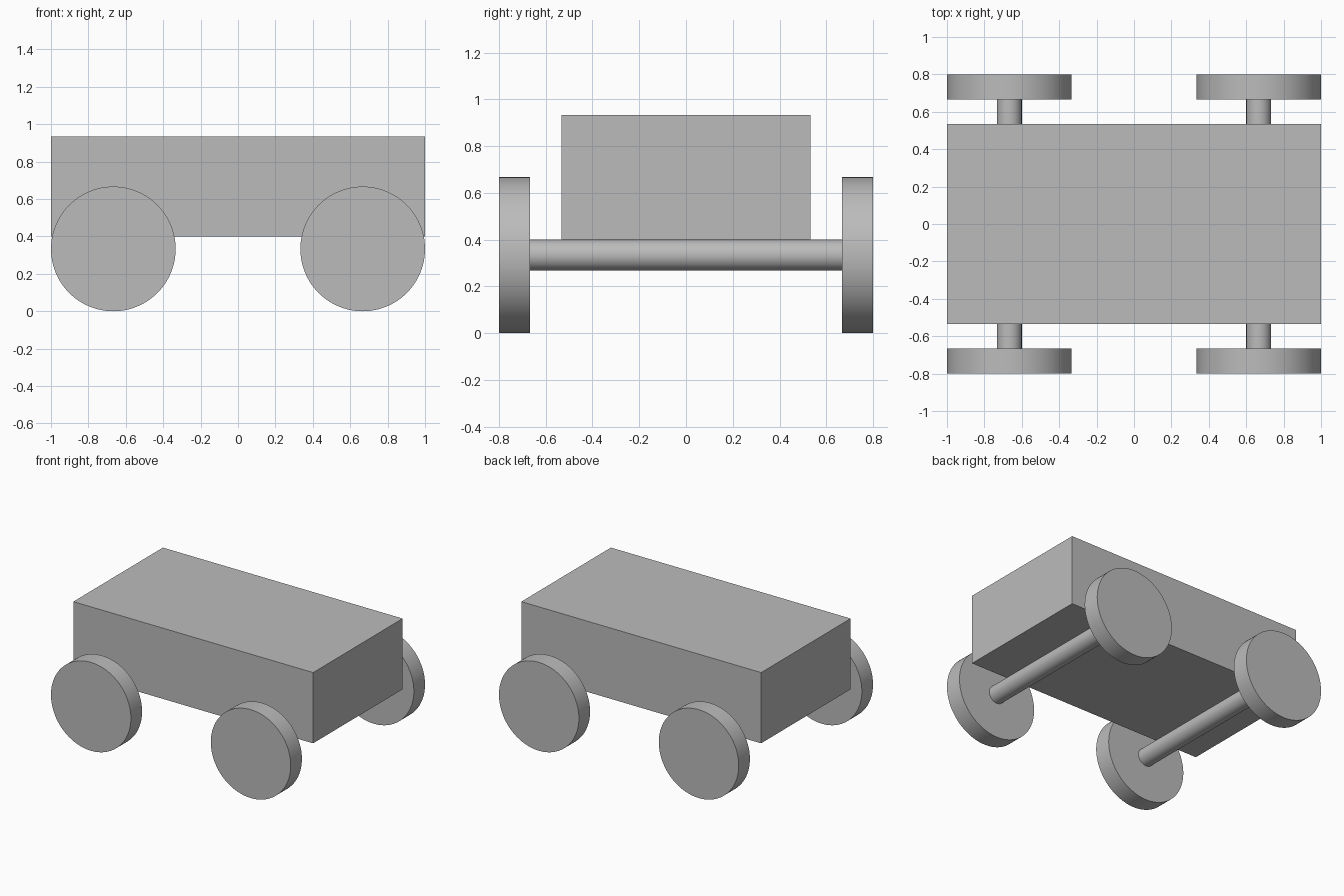
import bpy
import math

if "Cube" in bpy.data.objects:
    bpy.data.objects.remove(bpy.data.objects["Cube"], do_unlink=True)

# Single plain grey for every part
grey = bpy.data.materials.new("plain_grey")
GREY = (0.5, 0.5, 0.5, 1.0)
grey.diffuse_color = GREY
grey.use_nodes = True
grey.node_tree.nodes["Principled BSDF"].inputs["Base Color"].default_value = GREY

WHEEL_RADIUS = 1 / 3
WHEEL_WIDTH = 2 / 15
AXLE_RADIUS = 1 / 15
AXLE_X = 2 / 3
WHEEL_Y = 0.8 - WHEEL_WIDTH / 2


def cylinder_along_y(name, radius, length, x, y, sides):
    """Smooth capped cylinder lying front to back at axle height."""
    bpy.ops.mesh.primitive_cylinder_add(
        vertices=sides, radius=radius, depth=length,
        location=(x, y, WHEEL_RADIUS), rotation=(math.pi / 2, 0, 0))
    obj = bpy.context.object
    obj.name = name
    obj.data.materials.append(grey)
    bpy.ops.object.shade_smooth_by_angle(angle=math.radians(30))
    return obj


# Box body resting on top of the axles
body_bottom = WHEEL_RADIUS + AXLE_RADIUS
body_height = 8 / 15
bpy.ops.mesh.primitive_cube_add(size=1, location=(0, 0, body_bottom + body_height / 2))
body = bpy.context.object
body.name = "body"
body.scale = (2, 16 / 15, body_height)
bpy.ops.object.transform_apply(location=False, rotation=False, scale=True)
body.data.materials.append(grey)

# One axle per side, with a wheel at each end
for side, sx in (("left", 1), ("right", -1)):
    cylinder_along_y(f"{side}_axle", AXLE_RADIUS, 2 * (0.8 - WHEEL_WIDTH),
                     sx * AXLE_X, 0, 48)
    for end, sy in (("front", -1), ("back", 1)):
        cylinder_along_y(f"{end}_{side}_wheel", WHEEL_RADIUS, WHEEL_WIDTH,
                         sx * AXLE_X, sy * WHEEL_Y, 96)
